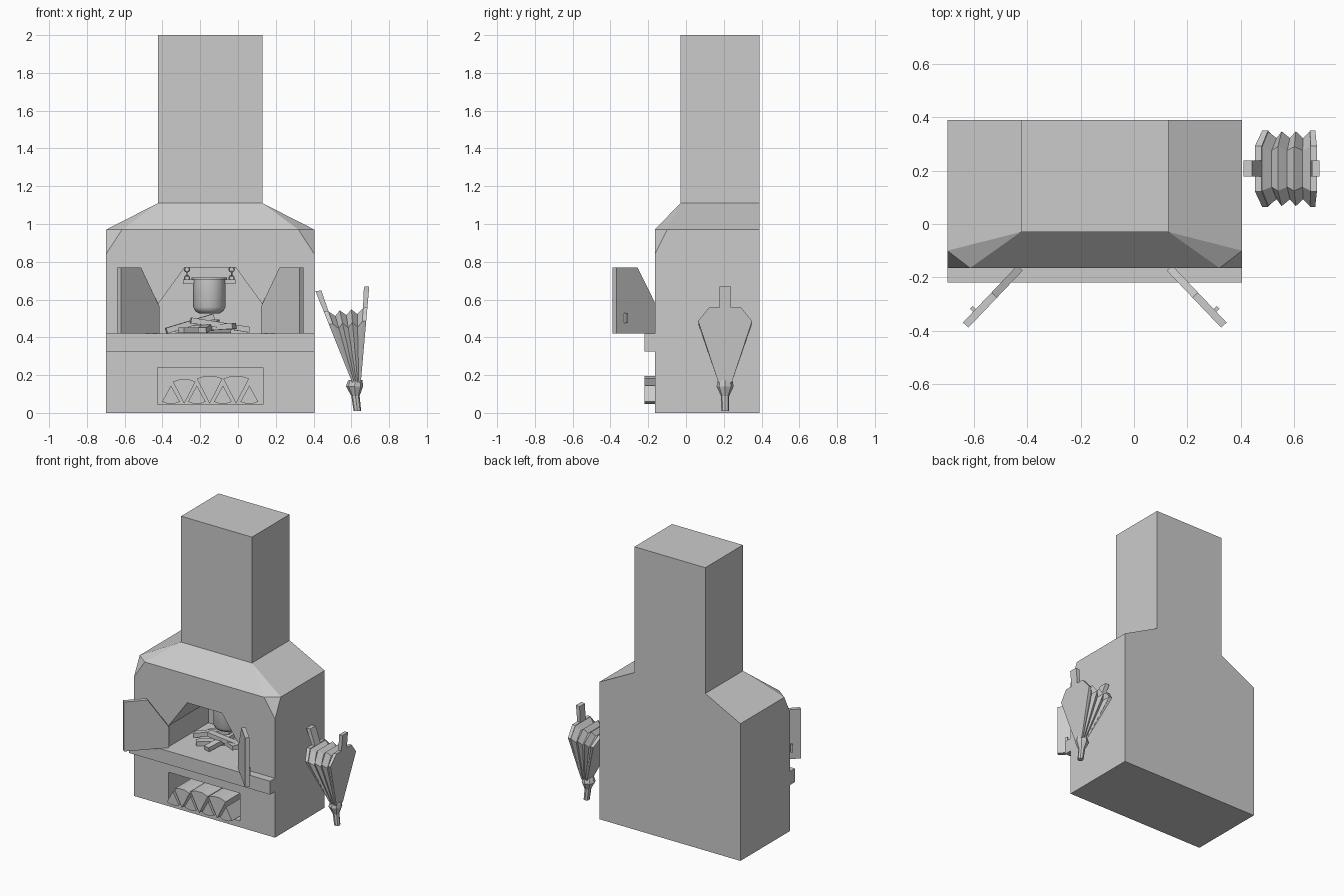
import bpy, bmesh, math
from mathutils import Vector

if "Cube" in bpy.data.objects:
    bpy.data.objects.remove(bpy.data.objects["Cube"])

CX = -0.147  # centre line of the hearth


def finish(name, bm):
    bmesh.ops.recalc_face_normals(bm, faces=bm.faces)
    me = bpy.data.meshes.new(name)
    bm.to_mesh(me)
    bm.free()
    ob = bpy.data.objects.new(name, me)
    bpy.context.scene.collection.objects.link(ob)
    return ob


def loft(name, rings, smooth=False):
    """Skin a list of equal-length rings and cap both ends."""
    bm = bmesh.new()
    vs = [[bm.verts.new(p) for p in r] for r in rings]
    n = len(rings[0])
    for a, b in zip(vs, vs[1:]):
        for i in range(n):
            f = bm.faces.new((a[i], a[(i + 1) % n], b[(i + 1) % n], b[i]))
            f.smooth = smooth
    bm.faces.new(vs[0][::-1])
    bm.faces.new(vs[-1])
    return finish(name, bm)


def box(name, x, y, z):
    return loft(name, [[(x[0], y[0], k), (x[1], y[0], k), (x[1], y[1], k), (x[0], y[1], k)] for k in z])


def prism_y(name, prof, y0, y1):
    return loft(name, [[(x, y, z) for x, z in prof] for y in (y0, y1)])


def circle(c, r, n):
    return [(c[0] + r * math.cos(2 * math.pi * i / n), c[1] + r * math.sin(2 * math.pi * i / n), c[2])
            for i in range(n)]


def stick(name, a, b, w, h):
    """Rectangular bar between two points."""
    a, b = Vector(a), Vector(b)
    d = (b - a).normalized()
    s = d.cross(Vector((0, 0, 1))).normalized() * w / 2
    u = s.normalized().cross(d) * h / 2
    return loft(name, [[p - s - u, p + s - u, p + s + u, p - s + u] for p in (a, b)])


# masonry body with sloped shoulders and clipped front corners
pts = []
for s in (-1, 1):
    X = lambda d: CX + s * d
    pts += [(X(.552), -.165, 0), (X(.552), .39, 0), (X(.552), .39, .97), (X(.552), -.10, .97),
            (X(.552), -.165, .84), (X(.467), -.165, .97), (X(.277), -.03, 1.11), (X(.277), .39, 1.11)]
bm = bmesh.new()
for p in pts:
    bm.verts.new(p)
bmesh.ops.convex_hull(bm, input=bm.verts)
bmesh.ops.dissolve_limit(bm, angle_limit=.01, verts=bm.verts, edges=bm.edges)
body = finish("masonry_body", bm)

# openings: fire chamber and log store
cutters = [
    prism_y("cut_fire_chamber", [(CX - .28, .42), (CX + .28, .42), (CX + .28, .57),
                                 (CX + .135, .77), (CX - .135, .77), (CX - .28, .57)], -.3, .28),
    box("cut_log_store", (CX - .28, CX + .28), (-.3, .2), (.045, .24))]
for c in cutters:
    c.hide_render = True
    c.hide_set(True)
    m = body.modifiers.new("opening", 'BOOLEAN')
    m.object = c
    m.operation = 'DIFFERENCE'
    m.solver = 'EXACT'
bpy.context.view_layer.update()
carved = bpy.data.meshes.new_from_object(body.evaluated_get(bpy.context.evaluated_depsgraph_get()))
body.modifiers.clear()
body.data = carved
for c in cutters:
    bpy.data.objects.remove(c)

# chimney and hearth shelf
box("chimney", (CX - .277, CX + .277), (-.03, .39), (1.11, 2))
box("hearth_shelf", (CX - .552, CX + .552), (-.22, -.165), (.325, .42))

# open doors with small handles
for s, side in ((-1, "left"), (1, "right")):
    d = Vector((s * .69, -.724, 0))
    n = Vector((s * .724, .69, 0))
    h = Vector((CX + s * .28, -.165, 0))

    def plate(name, prof, t0, t1):
        return loft(name, [[h + d * a + n * t + Vector((0, 0, z)) for a, z in prof] for t in (t0, t1)])
    plate(side + "_door", [(0, .42), (.295, .42), (.295, .77), (.14, .77), (0, .565)], -.014, .014)
    plate(side + "_door_handle", [(.225, .475), (.24, .475), (.24, .53), (.225, .53)], .014, .03)


# split firewood in the store
def wedge(name, x, z, up, r, half):
    prof = [(x, z)]
    for k in range(4):
        a = -half + 2 * half * k / 3
        prof.append((x + r * math.sin(a), z + up * r * math.cos(a)))
    prism_y(name, prof, -.22, .15)


for i, (x, r) in enumerate(((-.285, .132), (-.15, .15), (-.01, .15))):
    wedge(f"stored_log_{i}", x, .048, 1, r, .47)
for i, x in enumerate((-.355, -.218, -.08, .06)):
    wedge(f"stored_log_lower_{i}", x, .145, -1, .098, .5)

# sticks laid on the fire
for i, (a, b) in enumerate([((-.38, .06, .435), (-.13, .10, .51)),
                            ((-.25, .03, .49), (.06, .06, .44)),
                            ((-.32, .16, .44), (-.02, .0, .46)),
                            ((-.19, -.08, .437), (-.12, .2, .48)),
                            ((-.3, -.04, .437), (-.05, .16, .437))]):
    stick(f"fire_stick_{i}", a, b, .045, .03)

# hanging pot: body with rim and hollow inside
PY = .09
loft("pot", [circle((CX - .005, PY, z), r, 16) for z, r in
             ((.527, .055), (.54, .075), (.56, .085), (.705, .085), (.705, .095),
              (.718, .095), (.718, .078), (.56, .076))], True)
bpy.context.view_layer.objects.active = bpy.data.objects["pot"]
bpy.data.objects["pot"].select_set(True)
bpy.ops.object.shade_smooth_by_angle(angle=math.radians(40))
for s in (-1, 1):
    x = CX - .005
    stick(f"pot_lug_{s}", (x + s * .08, PY, .695), (x + s * .14, PY, .695), .03, .024)
    for k in range(3):
        bpy.ops.mesh.primitive_torus_add(
            location=(x + s * .118, PY, .714 + k * .023), major_segments=10, minor_segments=5,
            major_radius=.013, minor_radius=.004,
            rotation=(math.pi / 2, 0, math.pi / 2 * (k % 2)))
        bpy.context.object.name = f"chain_link_{s}_{k}"


# bellows: every slice fans out between the two boards
BY = .207


def fan(t, w, f):
    lo = Vector((.605 + .045 * t, BY + w, .16))
    hi = Vector((.41 + .285 * t, BY + w, .645 + .025 * t))
    return lo.lerp(hi, f)


def outline(t, half):
    return [fan(t, w, f) for w, f in half] + [fan(t, -w, f) for w, f in reversed(half)]


board = [(.035, 0), (.143, .64), (.085, .78), (.03, .78), (.03, 1)]
loft("bellows_board_left", [outline(t, board) for t in (0, .11)])
loft("bellows_board_right", [outline(t, board) for t in (.9, 1)])
pleats = []
for i in range(7):
    k = .82 if i % 2 else 1.0
    pleats.append(outline(.1 + .8 * i / 6,
                              [(.035, 0), (.14 * k, .64 * (.5 + k / 2)), (.083 * k, .775 * (.6 + .4 * k))]))
loft("bellows_pleats", pleats)
loft("bellows_nozzle", [circle((x, BY, z), r, 8) for x, z, r in
                        ((.622, .175, .036), (.62, .165, .04), (.617, .14, .045), (.622, .09, .022),
                         (.632, .01, .02))])
